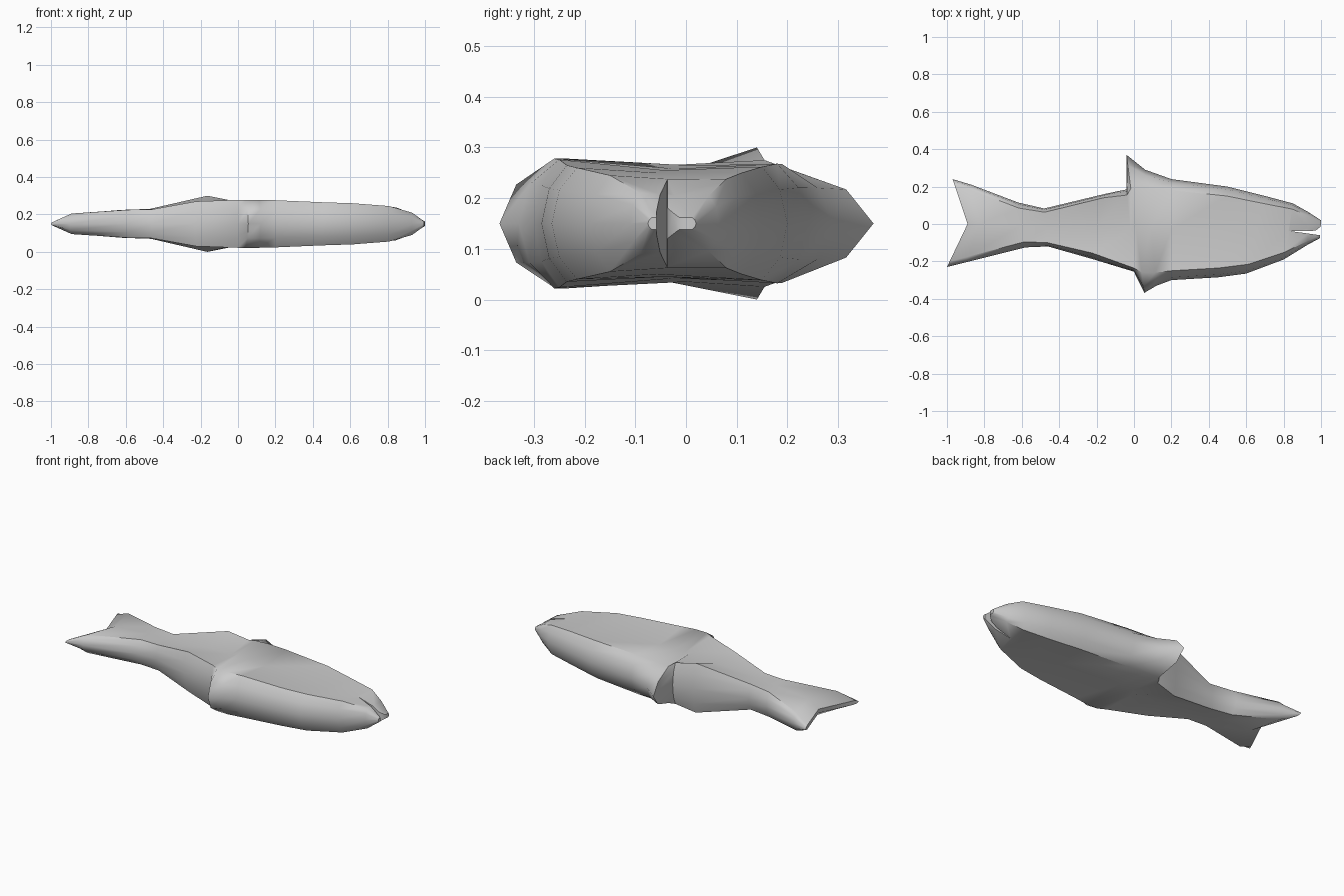
import bpy, bmesh

if "Cube" in bpy.data.objects:
    bpy.data.objects.remove(bpy.data.objects["Cube"])

Z0 = 0.15  # mid-plane height

# Body stations, tail to nose:
# lower edge x, y, half thickness, wall width | middle half thickness | upper edge x, y, half thickness, wall width
stations = [
    (-1.0, -.23, .012, .03, .012, -.97, .24, .012, .03),
    (-.9, -.205, .055, .03, .055, -.87, .21, .055, .03),
    (-.58, -.125, .075, .03, .075, -.62, .115, .075, .03),
    (-.46, -.12, .077, .02, .08, -.48, .083, .077, .02),
    (-.23, -.185, .12, .03, .10, -.16, .16, .15, .02),
    (0, -.255, .128, .02, .115, -.04, .185, .125, .03),
    (.055, -.368, .128, .11, .115, -.04, .37, .112, .18),
    (.12, -.33, .128, .07, .108, .06, .29, .117, .10),
    (.2, -.30, .126, .05, .10, .2, .24, .118, .06),
    (.45, -.285, .115, .05, .105, .5, .20, .112, .05),
    (.6, -.265, .11, .05, .10, .7, .15, .10, .04),
    (.8, -.19, .095, .04, .088, .85, .11, .088, .03),
    (.93, -.11, .06, .02, .055, .93, .065, .055, .02),
    (.995, -.075, .012, .008, .012, 1.0, .02, .012, .008),
]
fork = {0: .095, 1: .06}  # forward sweep of the tail fork


def ring(i, s):
    xb, yb, hb, wb, hm, xt, yt, ht, wt = s
    xm = (xb + xt) / 2 + fork.get(i, 0)
    ym = 0 if i < 2 else (yb + yt) / 2
    half = [(yb, 0), (yb + .3 * wb, .6 * hb), (yb + wb, hb), (ym, hm),
            (yt - wt, ht), (yt - .3 * wt, .6 * ht), (yt, 0)]
    pts = half + [(y, -z) for y, z in half[-2:0:-1]]
    out = []
    for y, z in pts:
        if y < ym:
            x = xb + (xm - xb) * (y - yb) / (ym - yb)
        else:
            x = xt + (xm - xt) * (yt - y) / (yt - ym)
        out.append((x, y, z + Z0))
    return out


def make_object(name, bm):
    bmesh.ops.recalc_face_normals(bm, faces=bm.faces)
    me = bpy.data.meshes.new(name)
    bm.to_mesh(me)
    bm.free()
    ob = bpy.data.objects.new(name, me)
    bpy.context.collection.objects.link(ob)
    return ob


# Fish body with fins and tail, lofted through the stations
bm = bmesh.new()
rings = [[bm.verts.new(p) for p in ring(i, s)] for i, s in enumerate(stations)]
n = len(rings[0])
for a, b in zip(rings, rings[1:]):
    for k in range(n):
        bm.faces.new((a[k], a[(k + 1) % n], b[(k + 1) % n], b[k]))
for r in (rings[0], rings[-1]):
    # end strips joining the upper and lower halves
    bm.faces.new((r[0], r[1], r[-1]))
    for k in range(1, 5):
        bm.faces.new((r[k], r[k + 1], r[n - k - 1], r[n - k]))
    bm.faces.new((r[5], r[6], r[7]))
body = make_object("fish_body", bm)

# Mouth slit
bm = bmesh.new()
slit = [(.83, -.037), (.98, -.058), (1.05, -.06), (1.05, 0), (1.0, -.012), (.97, -.036)]
lo = bm.faces.new([bm.verts.new((x, y, -.1)) for x, y in slit])
ext = bmesh.ops.extrude_face_region(bm, geom=[lo])
for v in ext["geom"]:
    if isinstance(v, bmesh.types.BMVert):
        v.co.z = .4
cutter = make_object("mouth_cutter", bm)
cutter.hide_render = True

mod = body.modifiers.new("mouth", 'BOOLEAN')
mod.operation = 'DIFFERENCE'
mod.solver = 'EXACT'
mod.object = cutter
bpy.ops.object.select_all(action='DESELECT')
body.select_set(True)
bpy.context.view_layer.objects.active = body
bpy.ops.object.modifier_apply(modifier="mouth")
bpy.data.objects.remove(cutter)
bpy.ops.object.shade_smooth_by_angle(angle=0.9)
